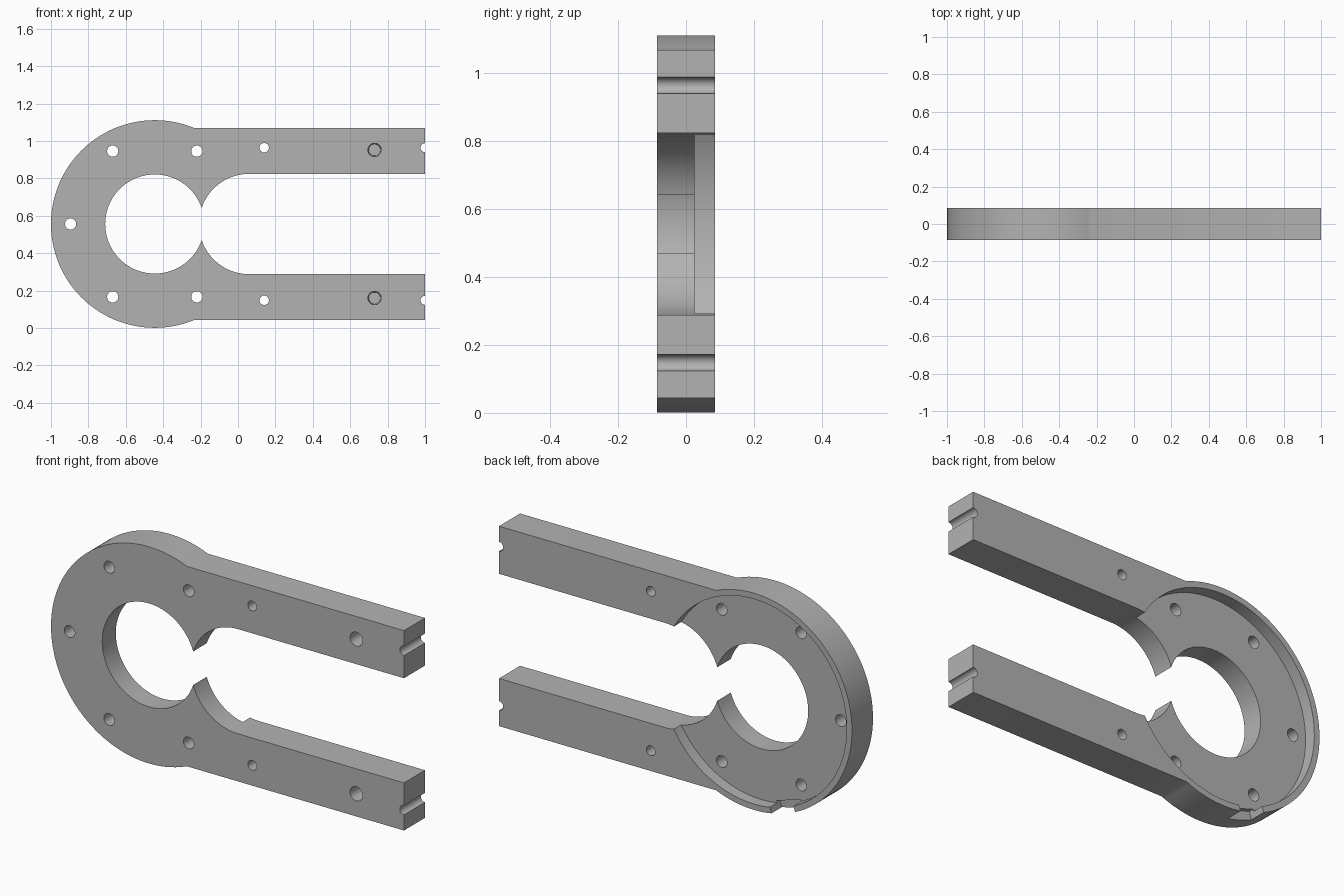
import bpy, bmesh, math
from mathutils import Vector, Matrix

cube = bpy.data.objects.get("Cube")
if cube:
    bpy.data.objects.remove(cube, do_unlink=True)

MID = 0.556                  # height of the symmetry axis
RING_X, RING_R = -0.445, 0.555
BORE_R, TIP = 0.265, 0.086   # bore radius, half gap between the tips
ARM_OUT, ARM_IN = 0.512, 0.268
HALF = 0.085                 # half thickness

grey = bpy.data.materials.new("plain grey")
grey.use_nodes = True
grey.diffuse_color = (0.45, 0.45, 0.45, 1)
grey.node_tree.nodes["Principled BSDF"].inputs["Base Color"].default_value = (0.45, 0.45, 0.45, 1)


def arc(cx, r, start, end, n):
    """Points on an arc about (cx, MID)."""
    return [(cx + r * math.cos(start + (end - start) * i / n),
             MID + r * math.sin(start + (end - start) * i / n)) for i in range(n + 1)]


def add_object(name, bm):
    bmesh.ops.recalc_face_normals(bm, faces=bm.faces)
    mesh = bpy.data.meshes.new(name)
    bm.to_mesh(mesh)
    bm.free()
    mesh.materials.append(grey)
    obj = bpy.data.objects.new(name, mesh)
    bpy.context.collection.objects.link(obj)
    return obj


# Fork plate: ring, two arms, bore and round-ended slot in one outline
join = math.asin(ARM_OUT / RING_R)
bore_tip = math.asin(TIP / BORE_R)
slot_tip = math.pi - math.asin(TIP / ARM_IN)
tip_x = RING_X + BORE_R * math.cos(bore_tip)
slot_x = tip_x - ARM_IN * math.cos(slot_tip)
outline = [(1, MID + ARM_OUT)]
outline += arc(RING_X, RING_R, join, 2 * math.pi - join, 96)
outline += [(1, MID - ARM_OUT), (1, MID - ARM_IN)]
outline += arc(slot_x, ARM_IN, -math.pi / 2, -slot_tip, 24)
outline += arc(RING_X, BORE_R, 2 * math.pi - bore_tip, bore_tip, 72)[1:-1]
outline += arc(slot_x, ARM_IN, slot_tip, math.pi / 2, 24)
outline += [(1, MID + ARM_IN)]

bm = bmesh.new()
face = bm.faces.new([bm.verts.new((x, -HALF, z)) for x, z in outline])
grown = bmesh.ops.extrude_face_region(bm, geom=[face])
bmesh.ops.translate(bm, vec=(0, 2 * HALF, 0),
                    verts=[g for g in grown["geom"] if isinstance(g, bmesh.types.BMVert)])
plate = add_object("fork_plate", bm)


def cut(cutter):
    cutter.hide_render = True
    mod = plate.modifiers.new(cutter.name, 'BOOLEAN')
    mod.operation = 'DIFFERENCE'
    mod.solver = 'EXACT'
    mod.object = cutter
    bpy.context.view_layer.objects.active = plate
    bpy.ops.object.modifier_apply(modifier=mod.name)
    bpy.data.objects.remove(cutter, do_unlink=True)


def cut_round(name, x, z, r, y0=-0.2, y1=0.2, r_back=None, n=32):
    """Cut a round hole running along y from y0 to y1."""
    bm = bmesh.new()
    turn = Matrix.Translation((x, (y0 + y1) / 2, z)) @ Matrix.Rotation(-math.pi / 2, 4, 'X')
    bmesh.ops.create_cone(bm, cap_ends=True, segments=n, radius1=r,
                          radius2=r_back or r, depth=y1 - y0, matrix=turn)
    cut(add_object(name, bm))


# Round recess in the back
cut_round("back_recess", RING_X, MID, 0.525, 0.025, 0.2, n=128)

# Bolt holes around the ring
for deg in (60, 120, 180, 240, 300):
    a = math.radians(deg)
    cut_round("bolt_hole", RING_X + 0.45 * math.cos(a), MID + 0.45 * math.sin(a), 0.03)

# Pin holes, blind holes and end grooves on both arms
for side in (1, -1):
    cut_round("pin_hole", 0.14, MID + side * 0.408, 0.025)
    cut_round("end_groove", 1.0, MID + side * 0.408, 0.024)
    cut_round("blind_hole", 0.73, MID + side * 0.396, 0.036, -HALF - 0.005, 0.02, 0.031)

# Notch through the recess rim at the bottom
bm = bmesh.new()
bmesh.ops.create_cube(bm, size=1)
bmesh.ops.scale(bm, vec=(0.14, 0.2, 0.1), verts=bm.verts)
bmesh.ops.translate(bm, vec=(0, 0.1, -0.56), verts=bm.verts)
bmesh.ops.rotate(bm, cent=(0, 0, 0), matrix=Matrix.Rotation(math.radians(17.5), 3, 'Y'),
                 verts=bm.verts)
bmesh.ops.translate(bm, vec=(RING_X, 0, MID), verts=bm.verts)
cut(add_object("rim_notch", bm))

# Smooth curves, sharp edges
for obj in bpy.context.selected_objects:
    obj.select_set(False)
plate.select_set(True)
bpy.context.view_layer.objects.active = plate
bpy.ops.object.shade_smooth_by_angle(angle=math.radians(30))
